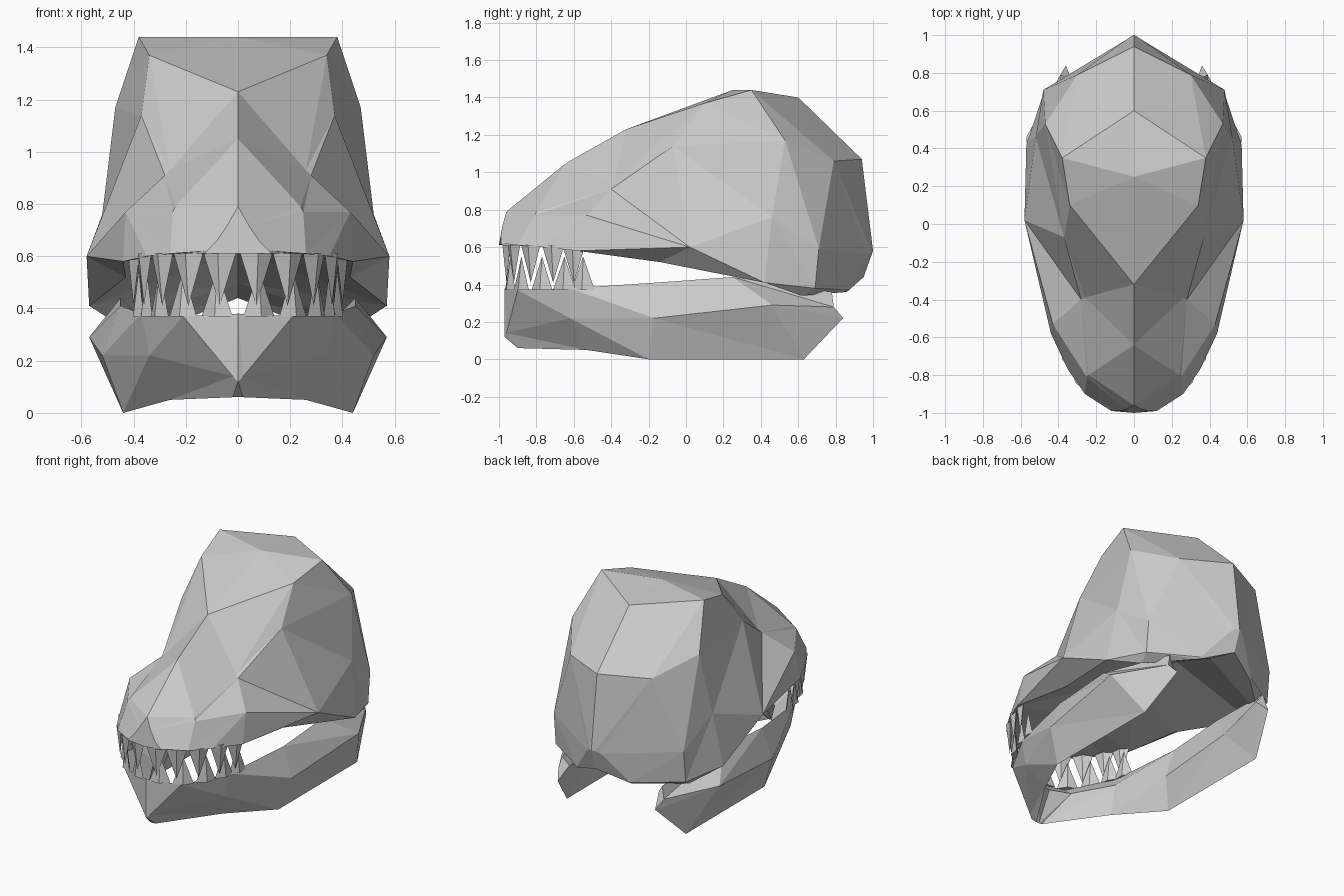
import bpy
import bmesh
from mathutils import Vector

cube = bpy.data.objects.get("Cube")
if cube:
    bpy.data.objects.remove(cube, do_unlink=True)

# Single matte bone grey
bone = bpy.data.materials.new("bone_grey")
bone.use_nodes = True
colour = (0.6, 0.6, 0.6, 1.0)
bone.diffuse_color = colour
bone.node_tree.nodes["Principled BSDF"].inputs["Base Color"].default_value = colour


def make_object(name, bm):
    """Mirror the left half to the right and store it as a flat shaded object."""
    geometry = bm.verts[:] + bm.edges[:] + bm.faces[:]
    bmesh.ops.mirror(bm, geom=geometry, axis="X", merge_dist=0.001)
    bmesh.ops.recalc_face_normals(bm, faces=bm.faces[:])
    mesh = bpy.data.meshes.new(name)
    bm.to_mesh(mesh)
    bm.free()
    mesh.materials.append(bone)
    obj = bpy.data.objects.new(name, mesh)
    bpy.context.collection.objects.link(obj)
    return obj


def loft_half(name, sections, closed, cap_front, flipped=()):
    """Join matching half sections with triangles, then mirror the result.
    Flipped lists the (section, column) patches split along the other diagonal."""
    bm = bmesh.new()
    rings = [[bm.verts.new(point) for point in section] for section in sections]
    count = len(rings[0])
    for s, (front, back) in enumerate(zip(rings, rings[1:])):
        for i in range(count if closed else count - 1):
            j = (i + 1) % count
            if (s, i) in flipped:
                bm.faces.new((front[i], front[j], back[i]))
                bm.faces.new((front[j], back[j], back[i]))
            else:
                bm.faces.new((front[i], front[j], back[j]))
                bm.faces.new((front[i], back[j], back[i]))
    if cap_front:
        bm.faces.new(rings[0])
    bm.faces.new(rings[-1])
    return make_object(name, bm)


# Upper skull: each section runs crown, ridge, side, cheek, lip, palate
skull_sections = [
    # nose tip
    [(0, -.96, .79), (.04, -.98, .72), (.08, -.99, .66),
     (.12, -.99, .62), (.13, -.98, .61), (0, -1, .61)],
    # snout
    [(0, -.64, 1.05), (.24, -.8, .79), (.25, -.81, .77),
     (.26, -.9, .61), (.35, -.77, .6), (0, -.75, .61)],
    # bridge
    [(0, -.32, 1.23), (.26, -.39, .93), (.28, -.4, .91),
     (.43, -.53, .77), (.44, -.58, .58), (0, -.5, .62)],
    # brow
    [(0, .25, 1.44), (.34, .1, 1.37), (.37, -.07, 1.14),
     (.58, .02, .6), (.43, -.14, .52), (0, 0, .66)],
    # crown
    [(0, .6, 1.4), (.38, .35, 1.44), (.47, .53, 1.17),
     (.52, .46, .76), (.57, .42, .41), (0, .4, .62)],
    # back of the head
    [(0, .94, 1.07), (.3, .79, 1.06), (.48, .71, .59),
     (.48, .69, .38), (.46, .62, .34), (0, .72, .5)],
    # nape
    [(0, 1, .58), (.02, .99, .58), (.05, .97, .56),
     (.2, .87, .37), (.2, .86, .36), (0, .95, .44)],
]
loft_half("upper_skull", skull_sections, closed=False, cap_front=True,
          flipped={(1, 3), (2, 3), (4, 1), (4, 2), (4, 3)})

# Lower jaw: each section runs gum, outer side, underside, inner side
jaw_sections = [
    # chin
    [(0, -.97, .38), (0, -.97, .12), (0, -.9, .06), (0, -.8, .25)],
    [(.21, -.9, .37), (.02, -.96, .14), (.02, -.9, .06), (.13, -.75, .25)],
    [(.37, -.62, .38), (.34, -.62, .22), (.26, -.53, .05), (.27, -.5, .25)],
    # jaw branch
    [(.45, -.16, .41), (.52, -.17, .22), (.44, -.2, 0), (.38, -.15, .2)],
    [(.45, .25, .44), (.57, .46, .29), (.44, .63, 0), (.38, .4, .25)],
    # jaw hinge
    [(.37, .78, .36), (.39, .79, .28), (.36, .84, .22), (.33, .76, .3)],
]
loft_half("lower_jaw", jaw_sections, closed=True, cap_front=False)


def tooth_row(name, spots, base, tip, radius):
    """Thin four sided spikes standing along one side of the mouth, mirrored."""
    bm = bmesh.new()
    for k, (x, y) in enumerate(spots):
        # Direction along the gum at this tooth
        before, after = spots[max(k - 1, 0)], spots[min(k + 1, len(spots) - 1)]
        along = (Vector(after) - Vector(before)).normalized() * radius
        across = Vector((-along.y, along.x)) * 0.35
        centre = Vector((x, y))
        ring = [bm.verts.new((*(centre + step), base))
                for step in (along, across, -along, -across)]
        point = bm.verts.new((x, y, tip))
        for i in range(4):
            bm.faces.new((ring[i], ring[(i + 1) % 4], point))
        bm.faces.new(ring)
    return make_object(name, bm)


# Interlocking teeth
tooth_row("upper_teeth", [(.07, -.96), (.19, -.92), (.29, -.83), (.36, -.71), (.4, -.6)],
          base=.61, tip=.41, radius=.065)
tooth_row("lower_teeth", [(.08, -.94), (.21, -.88), (.3, -.77), (.35, -.65), (.38, -.55)],
          base=.37, tip=.55, radius=.065)
